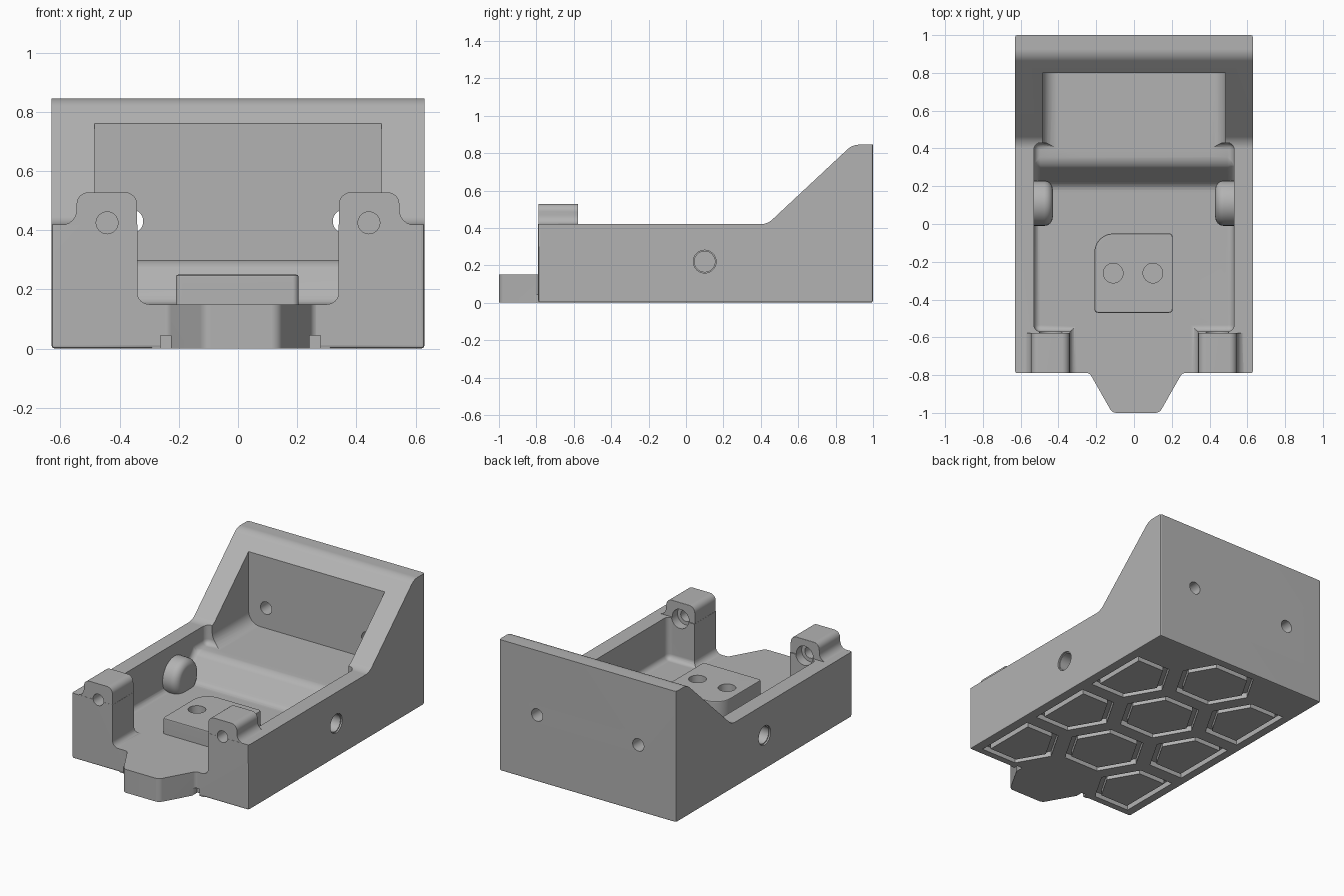
import bpy, bmesh, math
from mathutils import Vector

if "Cube" in bpy.data.objects:
    bpy.data.objects.remove(bpy.data.objects["Cube"])

grey = bpy.data.materials.new("plain grey")
grey.use_nodes = True
grey.diffuse_color = (0.45, 0.45, 0.45, 1)
grey.node_tree.nodes["Principled BSDF"].inputs["Base Color"].default_value = grey.diffuse_color


def rounded(corners, steps=6):
    """Outline from (a, b, radius) corners, each replaced by an arc."""
    out = []
    for i, (a, b, r) in enumerate(corners):
        p = Vector((a, b))
        if r == 0:
            out.append(p)
            continue
        u = (Vector(corners[i - 1][:2]) - p).normalized()
        v = (Vector(corners[(i + 1) % len(corners)][:2]) - p).normalized()
        half = u.angle(v) / 2
        centre = p + (u + v).normalized() * (r / math.sin(half))
        start = p + u * (r / math.tan(half)) - centre
        end = p + v * (r / math.tan(half)) - centre
        sweep = start.angle_signed(end)
        for k in range(steps + 1):
            t = -sweep * k / steps
            c, s = math.cos(t), math.sin(t)
            out.append(centre + Vector((start.x * c - start.y * s, start.x * s + start.y * c)))
    return out


def circle(a, b, r, n=32):
    return [Vector((a + r * math.cos(math.tau * k / n), b + r * math.sin(math.tau * k / n)))
            for k in range(n)]


def prism(name, outline, axis, lo, hi, bevel=0, segments=1, pick=None):
    """Extrude an outline along an axis, bevelling the edges chosen by pick."""
    place = {"x": lambda p, h: (h, p[0], p[1]),
             "y": lambda p, h: (p[0], h, p[1]),
             "z": lambda p, h: (p[0], p[1], h)}[axis]
    bm = bmesh.new()
    rings = [[bm.verts.new(place(p, h)) for p in outline] for h in (lo, hi)]
    bm.faces.new(rings[0])
    bm.faces.new(rings[1])
    for i in range(len(outline)):
        bm.faces.new((rings[0][i - 1], rings[0][i], rings[1][i], rings[1][i - 1]))
    bmesh.ops.recalc_face_normals(bm, faces=bm.faces[:])
    if bevel:
        edges = [e for e in bm.edges if pick is None or pick(*(v.co for v in e.verts))]
        bmesh.ops.bevel(bm, geom=edges, offset=bevel, segments=segments,
                        profile=0.5, affect='EDGES', clamp_overlap=True)
    mesh = bpy.data.meshes.new(name)
    bm.to_mesh(mesh)
    bm.free()
    mesh.materials.append(grey)
    obj = bpy.data.objects.new(name, mesh)
    bpy.context.collection.objects.link(obj)
    return obj


def combine(target, tool, operation):
    """Apply a boolean and discard the tool."""
    mod = target.modifiers.new("combine", 'BOOLEAN')
    mod.object, mod.operation, mod.solver = tool, operation, 'EXACT'
    bpy.context.view_layer.objects.active = target
    bpy.ops.object.modifier_apply(modifier=mod.name)
    bpy.data.objects.remove(tool)


def add(tool):
    combine(body, tool, 'UNION')


def cut(tool):
    combine(body, tool, 'DIFFERENCE')


# Body: side profile with the sloping rear shoulders
profile = rounded([(-0.79, 0, 0), (1, 0, 0), (1, 0.845, 0), (0.89, 0.845, 0.09),
                   (0.435, 0.42, 0.09), (-0.79, 0.42, 0)])
body = prism("tray_body", profile, "x", -0.63, 0.63, 0.012, 2,
             lambda a, b: max(a.z, b.z) < 0.001 or abs(a.z - b.z) > 0.3 and abs(a.y - b.y) < 0.01)

# Front posts, flared into the side walls
for s in (-1, 1):
    post = [(0.341, 0.3, 0), (0.341, 0.528, 0.04), (0.545, 0.528, 0.04),
            (0.545, 0.418, 0.05), (0.625, 0.418, 0), (0.625, 0.3, 0)]
    add(prism("post", rounded([(s * x, z, r) for x, z, r in post]), "y", -0.789, -0.577,
              0.025, 3, lambda a, b: min(a.y, b.y) > -0.58 and min(a.z, b.z) > 0.48))

# Front tongue
tongue = [(-0.29, -0.7, 0), (-0.29, -0.789, 0), (-0.235, -0.789, 0.03), (-0.115, -1, 0.04),
          (0.135, -1, 0.04), (0.255, -0.789, 0.03), (0.31, -0.789, 0), (0.31, -0.7, 0)]
add(prism("tongue", rounded(tongue), "z", 0, 0.19))

# Main cavity, raised rear bay and front opening
floor = rounded([(-0.57, 0.15, 0), (0.2, 0.15, 0), (0.32, 0.3, 0), (0.43, 0.3, 0),
                 (0.43, 1.2, 0), (-0.57, 1.2, 0)])
cut(prism("cavity", floor, "x", -0.53, 0.53, 0.035, 4))
bay = rounded([(-0.485, 0.3, 0.08), (0.485, 0.3, 0.08), (0.485, 1.3, 0), (-0.485, 1.3, 0)])
cut(prism("rear_bay", bay, "y", 0.25, 0.8))
opening = rounded([(-0.34, 0.15, 0.04), (0.34, 0.15, 0.04), (0.34, 0.9, 0), (-0.34, 0.9, 0)])
cut(prism("opening", opening, "y", -1.1, -0.5))

# Raised mounting pad with two blind holes
pad = rounded([(-0.21, -0.47, 0.02), (0.205, -0.47, 0.02), (0.205, -0.05, 0.02), (-0.21, -0.05, 0.1)])
add(prism("pad", pad, "z", 0.11, 0.25, 0.008, 2, lambda a, b: min(a.z, b.z) > 0.24))
for x in (-0.11, 0.1):
    cut(prism("pad_hole", circle(x, -0.26, 0.052), "z", 0.08, 0.4))

for s in (-1, 1):
    # Rounded side boss with its outer blind hole
    add(prism("boss", circle(0.11, 0.22, 0.12), "x", *sorted((s * 0.57, s * 0.43)), 0.045, 4,
              lambda a, b: max(abs(a.x), abs(b.x)) < 0.44))
    cut(prism("side_hole", circle(0.1, 0.22, 0.055), "x", *sorted((s * 0.48, s * 0.7))))
    cut(prism("side_hole_rim", circle(0.1, 0.22, 0.061), "x", *sorted((s * 0.62, s * 0.7))))
    # Post holes with a counterbore on the inside
    cut(prism("post_hole", circle(s * 0.442, 0.425, 0.037), "y", -0.9, -0.5))
    cut(prism("counterbore", circle(s * 0.442, 0.425, 0.06), "y", -0.63, -0.5))
    # Rear wall holes
    cut(prism("rear_hole", circle(s * 0.36, 0.43, 0.04), "y", 0.7, 1.1))
    # Small notches beside the tongue
    x = 0.008 + s * 0.252
    cut(prism("notch", [(x - 0.018, -0.85), (x + 0.018, -0.85), (x + 0.018, -0.76), (x - 0.018, -0.76)],
              "z", -0.1, 0.045))


def clip(points, axis, sign, limit):
    """Keep the part of an outline where sign * coordinate <= limit."""
    out = []
    for p, q in zip(points, points[1:] + points[:1]):
        dp, dq = limit - sign * p[axis], limit - sign * q[axis]
        if dp >= 0:
            out.append(p)
        if dp * dq < 0:
            out.append(p.lerp(q, dp / (dp - dq)))
    return out


def cell(x, y, inset):
    """Hexagon trimmed to the underside border."""
    points = circle(x, y, (0.217 - inset) / math.cos(math.pi / 6), 6)
    for axis, sign, limit in ((0, 1, 0.57), (0, -1, 0.57), (1, 1, 0.95), (1, -1, 0.74)):
        points = clip(points, axis, sign, limit - inset)
    return points


# Honeycomb grooves on the underside
pitch = 0.52
for column in (-1, 0, 1):
    for row in range(3):
        x, y = column * 0.45, -0.54 + row * pitch + (0 if column else pitch / 2)
        ring = prism("groove", cell(x, y, 0), "z", -0.05, 0.035)
        combine(ring, prism("groove_core", cell(x, y, 0.035), "z", -0.1, 0.1), 'DIFFERENCE')
        cut(ring)

# Smooth the rounded parts, keep edges crisp
bpy.ops.object.select_all(action='DESELECT')
body.select_set(True)
bpy.context.view_layer.objects.active = body
bpy.ops.object.shade_smooth_by_angle(angle=math.radians(30))
weighted = body.modifiers.new("weighted normals", 'WEIGHTED_NORMAL')
weighted.keep_sharp = True
